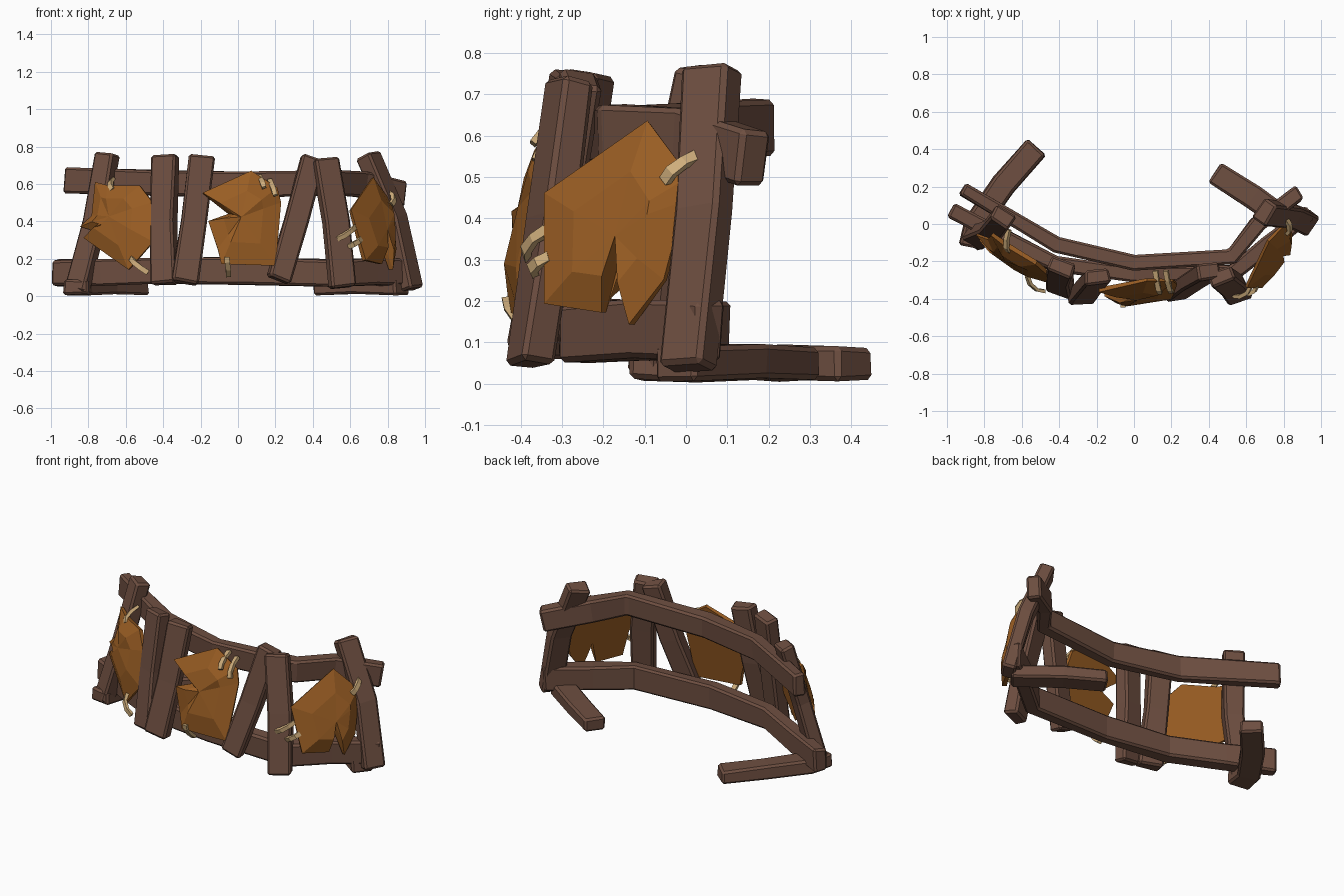
import bpy, bmesh, random
from mathutils import Vector as V

if "Cube" in bpy.data.objects:
    bpy.data.objects.remove(bpy.data.objects["Cube"])

random.seed(4)


def material(name, rgb):
    m = bpy.data.materials.new(name)
    m.diffuse_color = (*rgb, 1)
    m.use_nodes = True
    m.node_tree.nodes["Principled BSDF"].inputs["Base Color"].default_value = m.diffuse_color
    return m


WOOD = material("dark wood", (0.155, 0.077, 0.052))
HIDE = material("tan hide", (0.32, 0.11, 0.017))
CORD = material("pale cord", (0.62, 0.42, 0.20))


def finish(name, bm, mat):
    bmesh.ops.recalc_face_normals(bm, faces=bm.faces)
    me = bpy.data.meshes.new(name)
    bm.to_mesh(me)
    bm.free()
    me.materials.append(mat)
    ob = bpy.data.objects.new(name, me)
    bpy.context.collection.objects.link(ob)
    return ob


def beam(name, pts, side, width, thick, mat=WOOD, bevel=0.012, jitter=0.006):
    """Rectangular section swept along pts; width runs along the side vector."""
    pts, side = [V(p) for p in pts], V(side)
    bm = bmesh.new()
    rings = []
    for i, p in enumerate(pts):
        a = (p - pts[max(i - 1, 0)]).normalized()
        b = (pts[min(i + 1, len(pts) - 1)] - p).normalized()
        t = (a + b).normalized()
        n = t.cross(side).normalized()
        s = n.cross(t).normalized()
        miter = 1 / max(0.7, t.dot(b if b.length else a))
        ring = []
        for u, v in ((-1, -1), (1, -1), (1, 1), (-1, 1)):
            j = V([random.uniform(-jitter, jitter) for _ in range(3)])
            ring.append(bm.verts.new(p + s * u * width / 2 + n * v * thick / 2 * miter + j))
        rings.append(ring)
    for r, q in zip(rings, rings[1:]):
        for k in range(4):
            bm.faces.new((r[k], r[(k + 1) % 4], q[(k + 1) % 4], q[k]))
    bm.faces.new(rings[0])
    bm.faces.new(rings[-1])
    ob = finish(name, bm, mat)
    if bevel:
        m = ob.modifiers.new("worn edges", 'BEVEL')
        m.width, m.segments = bevel, 1
        m.limit_method, m.angle_limit = 'ANGLE', 0.7
    return ob


def patch(name, origin, ex, ey, outline, bulge=0.045, thick=0.02):
    """Faceted hide: outline in (u, v), raised inner ring and flat back."""
    origin, ex, ey = V(origin), V(ex), V(ey)
    n = ex.cross(ey).normalized()
    c = sum((V(p) for p in outline), V((0, 0))) / len(outline)
    bm = bmesh.new()

    def ring(scale, lift, wobble):
        out = []
        for p in outline:
            q = c + (V(p) - c) * scale
            h = lift + random.uniform(-wobble, wobble)
            out.append(bm.verts.new(origin + ex * q.x + ey * q.y + n * h))
        return out

    back, front, inner = ring(0.98, -thick / 2, 0), ring(1, thick / 2, 0.006), ring(0.55, bulge, 0.012)
    k = len(outline)
    for r, q in ((back, front), (front, inner)):
        for i in range(k):
            bm.faces.new((r[i], r[(i + 1) % k], q[(i + 1) % k], q[i]))
    for r, lift in ((back, -thick / 2), (inner, bulge + 0.008)):
        mid = bm.verts.new(origin + ex * c.x + ey * c.y + n * lift)
        for i in range(k):
            bm.faces.new((r[i], r[(i + 1) % k], mid))
    return finish(name, bm, HIDE)


def stitch(name, a, b, out):
    a, b, out = V(a), V(b), V(out).normalized()
    pts = [a, a.lerp(b, 0.3) + out * 0.02, a.lerp(b, 0.7) + out * 0.02, b]
    beam(name, pts, (b - a).cross(out), 0.026, 0.018, CORD, 0, 0.002)


# Curved rails
beam("top_rail", [(-0.915, 0.19, 0.62), (-0.42, -0.11, 0.605), (0, -0.205, 0.595),
                  (0.52, -0.175, 0.61), (0.66, 0.0, 0.60), (0.88, 0.165, 0.545)],
     (0, 0, 1), 0.135, 0.08)
beam("bottom_rail", [(-0.98, 0.07, 0.125), (-0.72, -0.06, 0.13), (-0.42, -0.21, 0.14), (0, -0.27, 0.135),
                     (0.53, -0.26, 0.125), (0.72, -0.11, 0.13), (0.94, 0.06, 0.125)],
     (0, 0, 1), 0.14, 0.085)

# Ground feet
beam("left_foot", [(-0.87, -0.13, 0.052), (-0.84, 0.0, 0.05), (-0.70, 0.21, 0.05), (-0.52, 0.41, 0.05)],
     (1, 0, 0), 0.13, 0.082)
beam("right_foot", [(0.88, -0.03, 0.05), (0.64, 0.145, 0.05), (0.43, 0.275, 0.05)],
     (0, 1, 0), 0.13, 0.082)

# Upright planks: path from bottom to top, then width direction
uprights = [
    ("left_post", [(-0.86, -0.08, 0.03), (-0.765, -0.04, 0.40), (-0.70, 0.04, 0.76)], (0.85, -0.5, 0), 0.12),
    ("left_plank", [(-0.395, -0.34, 0.065), (-0.40, -0.28, 0.4), (-0.39, -0.23, 0.75)], (0.9, -0.35, 0), 0.14),
    ("left_centre_plank", [(-0.285, -0.39, 0.07), (-0.24, -0.33, 0.4), (-0.195, -0.28, 0.75)], (1, 0.1, 0), 0.135),
    ("leaning_plank", [(0.22, -0.37, 0.085), (0.31, -0.31, 0.4), (0.40, -0.25, 0.74)], (1, 0.2, 0), 0.125),
    ("right_plank", [(0.555, -0.375, 0.045), (0.52, -0.33, 0.4), (0.468, -0.28, 0.73)], (0.9, 0.35, 0), 0.135),
    ("right_post", [(0.93, 0.0, 0.035), (0.84, 0.045, 0.42), (0.695, 0.065, 0.76)], (0.55, 0.8, 0), 0.125),
]
for name, pts, side, width in uprights:
    beam(name, pts, side, width, 0.085)

# Hide patches
patch("left_hide", (-0.65, -0.17, 0.37), (1, -0.62, 0), (0, 0.2, 1),
      [(-0.11, 0.24), (-0.04, 0.22), (0.13, 0.22), (0.20, 0.13), (0.20, -0.08), (0.07, -0.23),
       (-0.17, -0.06), (-0.09, -0.03), (-0.19, 0.0), (-0.13, 0.06)])
patch("centre_hide", (0, -0.36, 0.4), (1, 0.1, 0), (0, 0.2, 1),
      [(-0.19, 0.15), (0.07, 0.27), (0.21, 0.18), (0.23, 0.1), (0.20, -0.24), (-0.09, -0.23),
       (-0.11, -0.15), (-0.16, 0), (-0.05, 0.04)])
patch("right_hide", (0.73, -0.17, 0.38), (0.65, 1, 0), (-0.25, 0, 1),
      [(-0.17, 0.08), (0.08, 0.255), (0.18, 0.12), (0.17, 0.06), (0.12, -0.13), (0.04, -0.24),
       (0.01, -0.05), (-0.03, -0.21), (-0.165, -0.19)])

# Cord stitches
L, F, R = (-0.55, -0.85, 0.15), (0, -1, 0.2), (0.85, -0.5, 0.2)
stitches = [
    ((-0.67, -0.03, 0.625), (-0.67, -0.145, 0.57), L),
    ((-0.57, -0.28, 0.20), (-0.48, -0.36, 0.125), L),
    ((0.115, -0.25, 0.64), (0.14, -0.37, 0.58), F),
    ((0.17, -0.25, 0.62), (0.20, -0.365, 0.54), F),
    ((-0.06, -0.435, 0.21), (-0.05, -0.36, 0.11), F),
    ((0.81, 0.03, 0.55), (0.82, -0.05, 0.49), R),
    ((0.53, -0.385, 0.305), (0.625, -0.335, 0.37), (0.5, -0.85, 0)),
    ((0.59, -0.365, 0.265), (0.655, -0.33, 0.305), (0.5, -0.85, 0)),
]
for i, (a, b, out) in enumerate(stitches):
    stitch("stitch_%d" % (i + 1), a, b, out)
